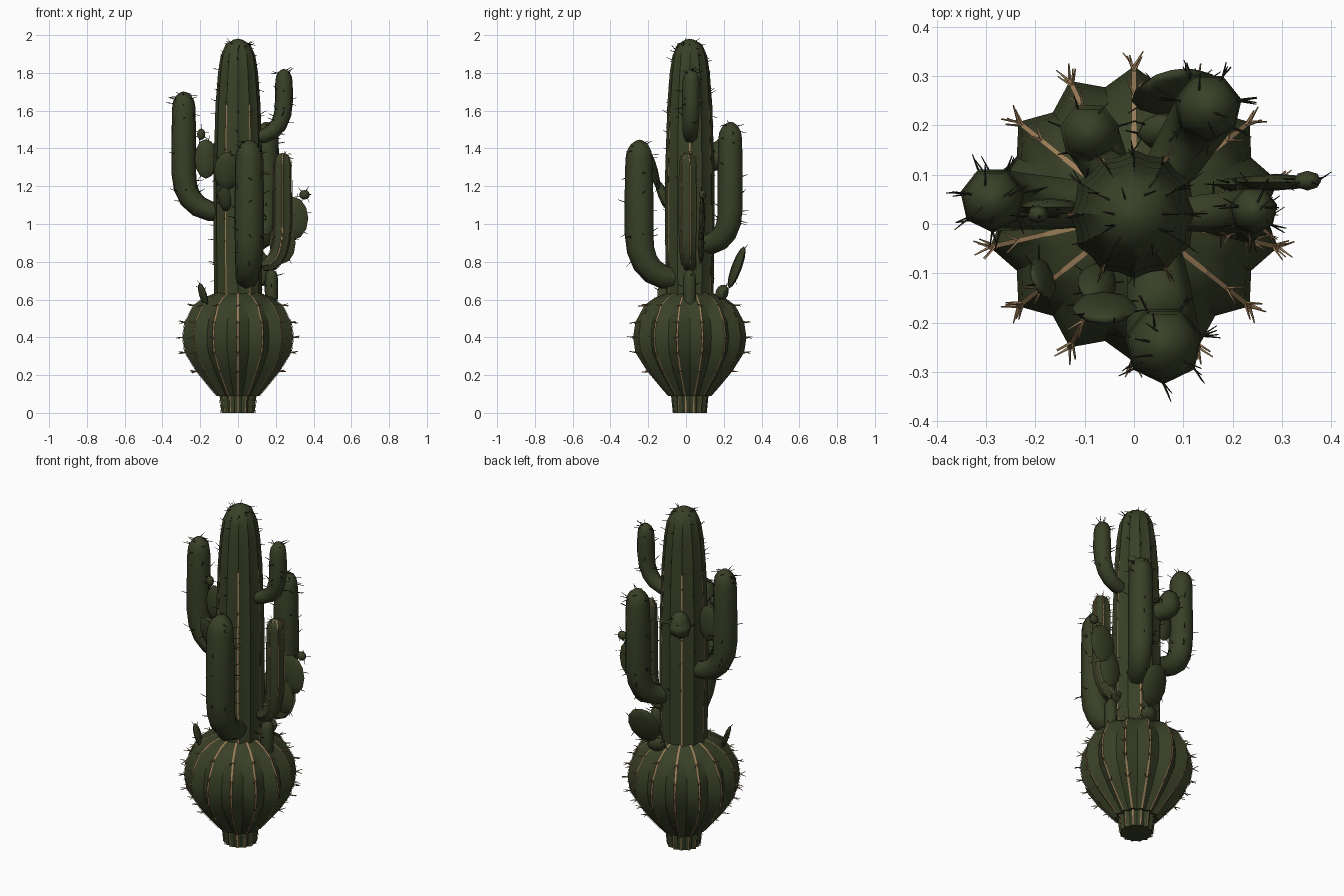
import bpy, bmesh, math, random
from mathutils import Vector, Matrix

random.seed(4)
if "Cube" in bpy.data.objects:
    bpy.data.objects.remove(bpy.data.objects["Cube"])

UP = Vector((0, 0, 1))
AXIS = Vector((0, 0.02, 0))


def material(name, rgb):
    m = bpy.data.materials.new(name)
    m.use_nodes = True
    color = (*rgb, 1)
    m.diffuse_color = color
    m.node_tree.nodes["Principled BSDF"].inputs["Base Color"].default_value = color
    return m


GREEN = material("cactus green", (0.041, 0.051, 0.02))
DARK = material("dark thorn", (0.018, 0.022, 0.012))
TAN = material("tan spine", (0.34, 0.21, 0.1))


def finish(bm, name, mat, angle=None):
    bmesh.ops.recalc_face_normals(bm, faces=bm.faces[:])
    me = bpy.data.meshes.new(name)
    bm.to_mesh(me)
    bm.free()
    me.materials.append(mat)
    if angle:
        me.shade_smooth()
        me.set_sharp_from_angle(angle=math.radians(angle))
    ob = bpy.data.objects.new(name, me)
    bpy.context.collection.objects.link(ob)


def sweep(name, path, radii, ribs, valley=None, start=0.0, angle=35):
    """Tube along a path; with a valley ratio the section is a star."""
    step = 2 if valley else 1
    count = ribs * step
    bm = bmesh.new()
    rings = []
    for i, (p, r) in enumerate(zip(path, radii)):
        tangent = (path[min(i + 1, len(path) - 1)] - path[max(i - 1, 0)]).normalized()
        turn = UP.rotation_difference(tangent)
        ring = []
        for k in range(count):
            a = start + math.tau * k / count
            rr = r * (valley if valley and k % 2 else 1)
            ring.append(bm.verts.new(p + turn @ Vector((math.cos(a), math.sin(a), 0)) * rr))
        rings.append(ring)
    for low, high in zip(rings, rings[1:]):
        for k in range(count):
            n = (k + 1) % count
            bm.faces.new((low[k], low[n], high[n], high[k]))
    # domed tip and closed base
    tip = bm.verts.new(path[-1] + (path[-1] - path[-2]).normalized() * radii[-1] / 4)
    for k in range(count):
        bm.faces.new((rings[-1][k], rings[-1][(k + 1) % count], tip))
    bm.faces.new(rings[0])
    lines = [[(c, ring[k].co.copy()) for c, ring in zip(path, rings)]
             for k in range(0, count, step)]
    finish(bm, name, GREEN, angle)
    return lines


def upright(name, profile, ribs, valley, start):
    """Ribbed body standing on the main axis, from height and radius pairs."""
    return sweep(name, [AXIS + UP * z for z, r in profile], [r for z, r in profile],
                 ribs, valley, start)


def arm(name, root, top, knee, radius, ribs=7, valley=None):
    """Arm leaving the root sideways, bending up at the knee, with a domed end."""
    root, top = Vector(root), Vector(top)
    corner = Vector((top.x, top.y, root.z))
    bend = corner + UP * (knee - root.z)
    path, radii = [], []
    for i in range(6):
        t = i / 5
        path.append(root.lerp(corner, t).lerp(corner.lerp(bend, t), t))
        radii.append(radius * (0.65 + 0.35 * math.sqrt(t)))
    shoulder = top - UP * radius * 1.3
    path.append(bend.lerp(shoulder, 0.5))
    radii.append(radius)
    for i in range(4):
        a = math.radians(i * 25)
        path.append(shoulder.lerp(top, math.sin(a)))
        radii.append(radius * math.cos(a) * 0.95)
    return sweep(name, path, radii, ribs, valley, -math.pi / 2, 35 if valley else 65)


def thorn(bm, base, direction, length, radius):
    direction = direction.normalized()
    turn = UP.rotation_difference(direction).to_matrix().to_4x4()
    bmesh.ops.create_cone(bm, segments=4, radius1=radius, radius2=radius * 0.4, depth=length,
                          matrix=Matrix.Translation(base + direction * length * 0.4) @ turn)


def jitter(amount):
    return Vector([random.uniform(-amount, amount) for _ in range(3)])


def add_thorns(name, lines, mat, per_line, length, low=0.1, high=1.0):
    """Thorns scattered along the ridge lines, pointing outward."""
    bm = bmesh.new()
    for line in lines:
        for _ in range(per_line):
            t = random.uniform(low, high) * (len(line) - 1.001)
            i = int(t)
            c = line[i][0].lerp(line[i + 1][0], t - i)
            p = line[i][1].lerp(line[i + 1][1], t - i)
            out = (p - c).normalized() + jitter(0.5) + UP * 0.2
            thorn(bm, p, out, length * random.uniform(0.7, 1.1), length / 16)
    finish(bm, name, mat)


def add_strips(name, lines, width, rings):
    """Thin spine strips laid on the rib crests."""
    bm = bmesh.new()
    for line in lines:
        pairs = []
        for c, p in line[:rings]:
            out = Vector((p.x - c.x, p.y - c.y, 0)).normalized()
            side = out.cross(UP) * width / 2
            q = p + out * 0.003
            pairs.append((bm.verts.new(q - side), bm.verts.new(q + side)))
        for (a, b), (d, e) in zip(pairs, pairs[1:]):
            bm.faces.new((a, b, e, d))
    finish(bm, name, TAN)


def pad(name, centre, size, turn_z=0.0, tilt=0.0, thorns=6):
    """Flat paddle facing y, tilted back and turned about z, with rim thorns."""
    turn = Matrix.Rotation(turn_z, 4, 'Z') @ Matrix.Rotation(tilt, 4, 'X')
    place = Matrix.Translation(centre) @ turn
    bm = bmesh.new()
    bmesh.ops.create_uvsphere(bm, u_segments=8, v_segments=6, radius=1,
                              matrix=place @ Matrix.Diagonal((*size, 1)))
    finish(bm, name, GREEN, 60)
    bm = bmesh.new()
    for k in range(thorns):
        a = math.tau * (k + random.random() * 0.5) / thorns
        rim = Vector((math.cos(a), random.uniform(-0.3, 0.3), math.sin(a)))
        base = place @ Vector([r * s * 0.95 for r, s in zip(rim, size)])
        thorn(bm, base, turn.to_3x3() @ rim + jitter(0.4), 0.03, 0.0022)
    finish(bm, name + "_thorns", DARK)


# Foot and ribbed barrel
foot = upright("foot", [(0, 0.09), (0.1, 0.1)], 14, 0.9, math.pi / 2)
barrel = upright("barrel", [(0.09, 0.115), (0.13, 0.15), (0.22, 0.225), (0.32, 0.288), (0.4, 0.3),
                            (0.48, 0.288), (0.57, 0.24), (0.61, 0.185), (0.635, 0.12)],
                 14, 0.88, math.pi / 2)
add_strips("foot_strips", foot, 0.007, len(foot[0]))
add_strips("barrel_strips", barrel, 0.01, len(barrel[0]))

# Paired spines on the barrel ribs
bm = bmesh.new()
for line in barrel:
    for centre, p in line[2:7]:
        out = (p - centre).normalized()
        for lean in (-0.5, 0.5):
            thorn(bm, p, out + out.cross(UP) * lean + jitter(0.25), 0.04, 0.0035)
finish(bm, "barrel_spines", TAN)

# Main column, strips only on its lower part
column = upright("main_column", [(0.55, 0.125), (0.9, 0.13), (1.25, 0.131), (1.63, 0.119), (1.8, 0.106),
                                 (1.89, 0.092), (1.95, 0.066), (1.975, 0.025)], 12, 0.93, 0)
add_strips("column_strips", column[::2], 0.008, 4)
add_thorns("column_spines", column[::2], TAN, 6, 0.03, 0.05, 0.45)
add_thorns("column_thorns", column, DARK, 5, 0.035)

# Smooth curved arms
for name, lines, amount in (
    ("right_arm", arm("right_arm", (-0.07, 0.04, 1.06), (-0.287, 0.05, 1.7), 1.27, 0.067), 4),
    ("front_arm", arm("front_arm", (0.04, -0.04, 0.71), (0.06, -0.245, 1.445), 0.95, 0.08), 4),
    ("back_arm", arm("back_arm", (0.05, 0.08, 0.89), (0.15, 0.237, 1.54), 1.08, 0.07), 4),
    ("upper_left_arm", arm("upper_left_arm", (0.08, 0.02, 1.46), (0.243, 0.028, 1.82), 1.65, 0.049), 3),
    ("back_knob", arm("back_knob", (-0.04, 0.08, 1.33), (-0.09, 0.185, 1.45), 1.36, 0.062), 1),
    ("left_stub", arm("left_stub", (0.175, 0.02, 0.56), (0.177, 0.02, 0.76), 0.66, 0.037), 1),
):
    add_thorns(name + "_thorns", lines, DARK, amount, 0.042, 0.3)

# Slim ribbed arm with spine strips
slim = arm("slim_left_arm", (0.13, 0.02, 0.78), (0.236, 0.01, 1.375), 1.0, 0.05, 7, 0.8)
add_strips("slim_arm_strips", slim, 0.007, len(slim[0]))
add_thorns("slim_arm_spines", slim, TAN, 6, 0.03, 0.3)

# Flat paddles and their buds
pad("left_pad", (0.29, 0.085, 1.03), (0.082, 0.017, 0.115))
pad("left_lower_pad", (0.235, 0.08, 0.9), (0.07, 0.017, 0.11))
pad("left_bud", (0.352, 0.088, 1.155), (0.028, 0.02, 0.025))
pad("front_pad", (-0.06, -0.17, 1.28), (0.066, 0.022, 0.105), 0, 0.25)
pad("front_pad_stem", (-0.075, -0.12, 1.15), (0.04, 0.025, 0.09), -0.4, 0.4)
pad("right_pad", (-0.17, 0.035, 1.345), (0.06, 0.018, 0.105))
pad("right_bud", (-0.195, 0.02, 1.475), (0.022, 0.018, 0.03))
pad("back_pad", (0.085, 0.268, 0.77), (0.092, 0.022, 0.118), 0.2, -0.35)
pad("back_bud", (0.06, 0.19, 0.635), (0.055, 0.035, 0.045), 0.2, -0.4)
pad("barrel_pad", (-0.185, -0.11, 0.625), (0.045, 0.014, 0.065), -1.2, 0.3)
